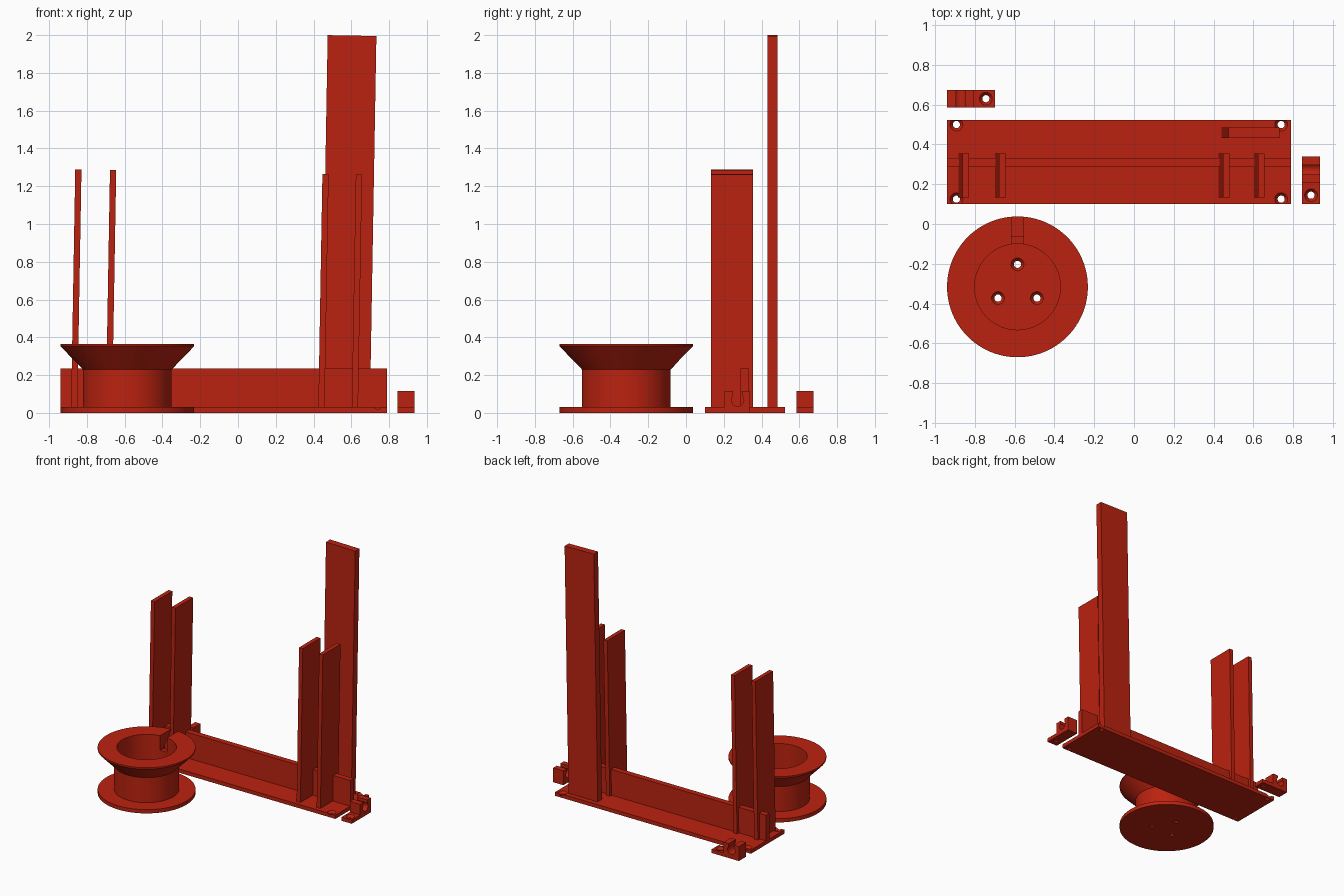
import bpy, bmesh
from math import radians, sin, cos, pi
from mathutils import Matrix, Vector

cube = bpy.data.objects.get("Cube")
if cube:
    bpy.data.objects.remove(cube, do_unlink=True)

red = bpy.data.materials.new("red plastic")
red.use_nodes = True
colour = (0.5, 0.016, 0.005, 1)
red.diffuse_color = colour
red.node_tree.nodes["Principled BSDF"].inputs["Base Color"].default_value = colour

THICK = 0.03          # thickness of every floor plate
LEAN = radians(1)     # slight sideways lean of the uprights


def finish(name, bm):
    """Turn a bmesh into a named red object."""
    bmesh.ops.recalc_face_normals(bm, faces=bm.faces)
    mesh = bpy.data.meshes.new(name)
    bm.to_mesh(mesh)
    bm.free()
    mesh.materials.append(red)
    obj = bpy.data.objects.new(name, mesh)
    bpy.context.collection.objects.link(obj)
    return obj


def box(name, lo, hi):
    lo, hi = Vector(lo), Vector(hi)
    bm = bmesh.new()
    size = Matrix.Diagonal((hi - lo).to_4d())
    bmesh.ops.create_cube(bm, size=1, matrix=Matrix.Translation((lo + hi) / 2) @ size)
    return finish(name, bm)


def cone(r1, r2, depth, centre, axis="Z"):
    bm = bmesh.new()
    turn = {"X": Matrix.Rotation(pi / 2, 4, "Y"),
            "Y": Matrix.Rotation(pi / 2, 4, "X"),
            "Z": Matrix()}[axis]
    bmesh.ops.create_cone(bm, cap_ends=True, segments=32, radius1=r1, radius2=r2,
                          depth=depth, matrix=Matrix.Translation(centre) @ turn)
    return finish("cutter", bm)


def boolean(obj, tool, operation="DIFFERENCE"):
    """Apply a boolean and remove the tool object."""
    tool.hide_render = True
    mod = obj.modifiers.new("cut", "BOOLEAN")
    mod.operation, mod.solver, mod.object = operation, "EXACT", tool
    bpy.context.view_layer.objects.active = obj
    bpy.ops.object.modifier_apply(modifier=mod.name)
    bpy.data.objects.remove(tool, do_unlink=True)


def screw_hole(obj, x, y):
    """Countersunk hole through a floor plate."""
    boolean(obj, cone(0.018, 0.018, 0.2, (x, y, 0)))
    boolean(obj, cone(0.018, 0.033, 0.02, (x, y, THICK - 0.009)))


def smooth(obj):
    bpy.ops.object.select_all(action="DESELECT")
    obj.select_set(True)
    bpy.context.view_layer.objects.active = obj
    bpy.ops.object.shade_smooth_by_angle(angle=radians(30))


# Base plate with a long stiffening rib
base = box("base_plate", (-0.94, 0.1, 0), (0.79, 0.523, THICK))
boolean(base, box("rib", (-0.94, 0.288, 0.01), (0.79, 0.333, 0.235)), "UNION")
for x in (-0.893, 0.74):
    for y in (0.125, 0.5):
        screw_hole(base, x, y)
smooth(base)


def upright(name, x, y0, y1, width, length):
    obj = box(name, (0, y0, 0), (width, y1, length))
    obj.location = (x, 0, 0.01)
    obj.rotation_euler.y = LEAN
    return obj


# Two pairs of axle supports
for name, x, length in (("left_outer", 0.602, 1.253), ("left_inner", 0.425, 1.255),
                        ("right_inner", -0.7, 1.277), ("right_outer", -0.884, 1.279)):
    support = upright(name + "_support", x, 0.132, 0.355, 0.033, length)
    boolean(support, cone(0.026, 0.026, 0.2, (0, 0.243, length - 0.081), "X"))
    smooth(support)

# Tall mounting post
post = upright("tall_post", 0.44, 0.432, 0.485, 0.258, 1.99)
for x in (0.079, 0.191):
    boolean(post, cone(0.019, 0.019, 0.4, (x, 0.46, 1.806), "Y"))
smooth(post)

# Spool: revolved profile with a hollow hub and flared upper flange
R, HUB, BORE, TOP = 0.354, 0.235, 0.216, 0.365
profile = [(0, 0), (R, 0), (R, THICK), (HUB, THICK), (HUB, 0.23), (R, TOP - 0.012),
           (R, TOP), (BORE, TOP), (BORE, THICK), (0, THICK)]
bm = bmesh.new()
verts = [bm.verts.new((r, 0, z)) for r, z in profile]
edges = [bm.edges.new(pair) for pair in zip(verts, verts[1:])]
bmesh.ops.spin(bm, geom=verts + edges, cent=(0, 0, 0), axis=(0, 0, 1),
               angle=2 * pi, steps=96)
bmesh.ops.remove_doubles(bm, verts=bm.verts, dist=0.0001)
spool = finish("spool", bm)
boolean(spool, box("slot", (-0.031, 0.15, 0.25), (0.031, 0.5, 0.5)))
for i in range(3):
    angle = pi / 2 + i * 2 * pi / 3
    screw_hole(spool, 0.113 * cos(angle), 0.113 * sin(angle))
spool.location = (-0.586, -0.316, 0)
smooth(spool)


# Snap clips: foot with a screw hole and a block with a keyhole slot
def clip(name, location, turn):
    neck, r, mid, top = 0.023, 0.033, 0.173, 0.115
    outline = [(0, 0), (0.24, 0), (0.24, top), (mid + neck, top)]
    for i in range(17):
        a = radians(46 - i * 272 / 16)
        outline.append((mid + r * cos(a), 0.068 + r * sin(a)))
    outline += [(mid - neck, top), (0.105, top), (0.105, THICK), (0, THICK)]
    bm = bmesh.new()
    face = bm.faces.new([bm.verts.new((t, -0.045, z)) for t, z in outline])
    side = bmesh.ops.extrude_face_region(bm, geom=[face])["geom"]
    moved = [v for v in side if isinstance(v, bmesh.types.BMVert)]
    bmesh.ops.translate(bm, verts=moved, vec=(0, 0.09, 0))
    obj = finish(name, bm)
    screw_hole(obj, 0.045, 0)
    obj.location = location
    obj.rotation_euler.z = turn
    smooth(obj)


clip("side_clip", (0.89, 0.1, 0), pi / 2)
clip("rear_clip", (-0.7, 0.63, 0), pi)
